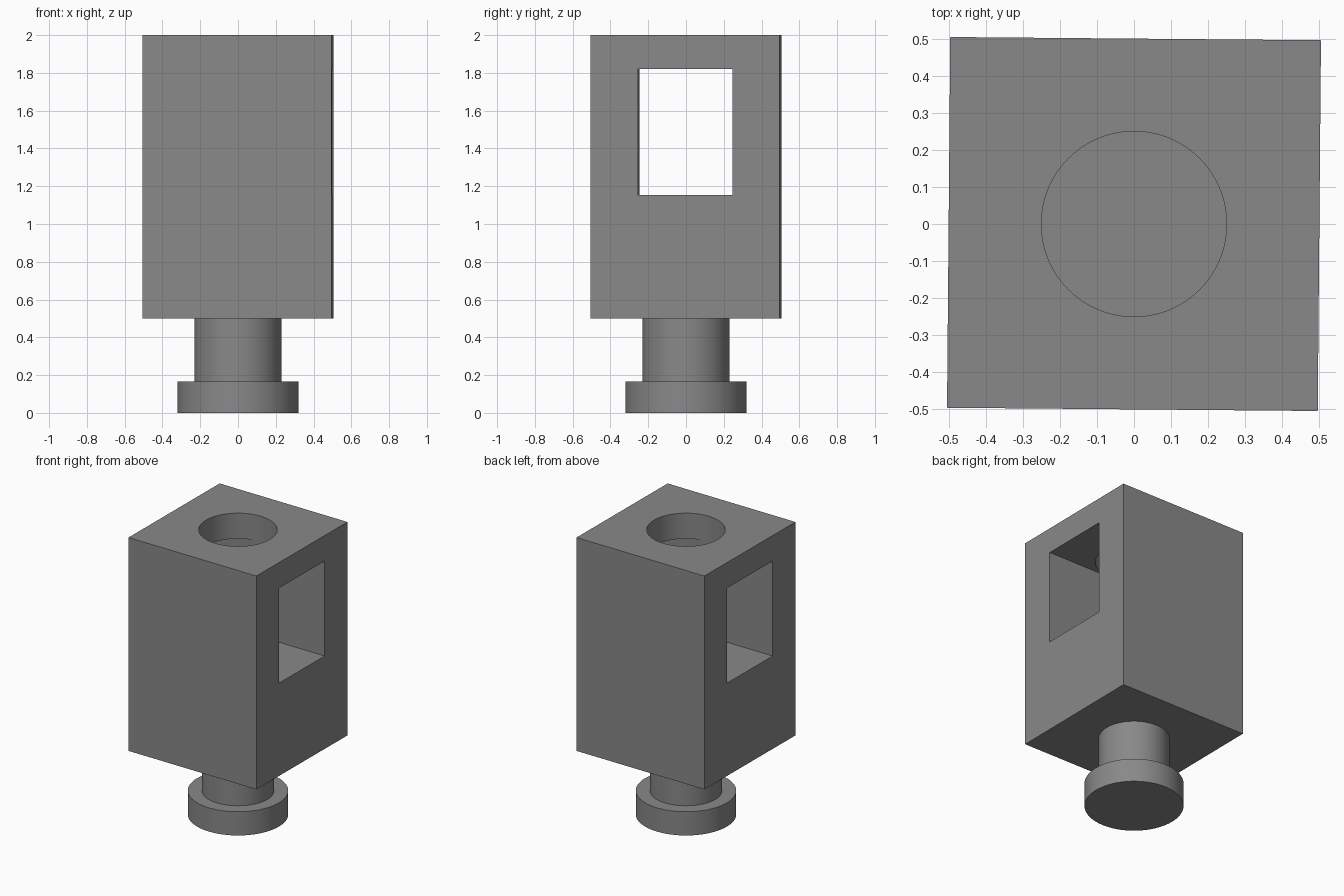
import bpy, math

if "Cube" in bpy.data.objects:
    bpy.data.objects.remove(bpy.data.objects["Cube"])

TURN = math.radians(-0.5)   # the block sits very slightly turned

grey = bpy.data.materials.new("mid grey")
grey.diffuse_color = (0.25, 0.25, 0.25, 1)
grey.use_nodes = True
grey.node_tree.nodes["Principled BSDF"].inputs["Base Color"].default_value = grey.diffuse_color


def box(name, size, z0, z1):
    bpy.ops.mesh.primitive_cube_add(size=1, location=(0, 0, (z0 + z1) / 2), rotation=(0, 0, TURN))
    ob = bpy.context.object
    ob.name = name
    ob.scale = (size[0], size[1], z1 - z0)
    bpy.ops.object.transform_apply(location=True, rotation=True, scale=True)
    ob.data.materials.append(grey)
    return ob


def cylinder(name, radius, z0, z1):
    bpy.ops.mesh.primitive_cylinder_add(vertices=72, radius=radius, depth=z1 - z0,
                                        location=(0, 0, (z0 + z1) / 2))
    ob = bpy.context.object
    ob.name = name
    bpy.ops.object.transform_apply(location=True, rotation=True, scale=True)
    ob.data.materials.append(grey)
    bpy.ops.object.shade_smooth_by_angle(angle=math.radians(30))
    return ob


def cut(target, cutter):
    mod = target.modifiers.new("cut", 'BOOLEAN')
    mod.operation = 'DIFFERENCE'
    mod.solver = 'EXACT'
    mod.object = cutter
    bpy.context.view_layer.objects.active = target
    bpy.ops.object.modifier_apply(modifier=mod.name)
    bpy.data.objects.remove(cutter, do_unlink=True)


# Main block with a window through the sides and a round hole in the top
block = box("block", (1.0, 1.0), 0.5, 2.0)
cut(block, box("window_cutter", (1.4, 0.5), 1.153, 1.82))
cut(block, cylinder("hole_cutter", 0.25, 1.5, 2.2))
bpy.ops.object.select_all(action='DESELECT')
block.select_set(True)
bpy.context.view_layer.objects.active = block
bpy.ops.object.shade_smooth_by_angle(angle=math.radians(30))

# Stem and foot disc below the block
cylinder("stem", 0.23, 0.167, 0.5)
cylinder("foot", 0.32, 0.0, 0.167)
